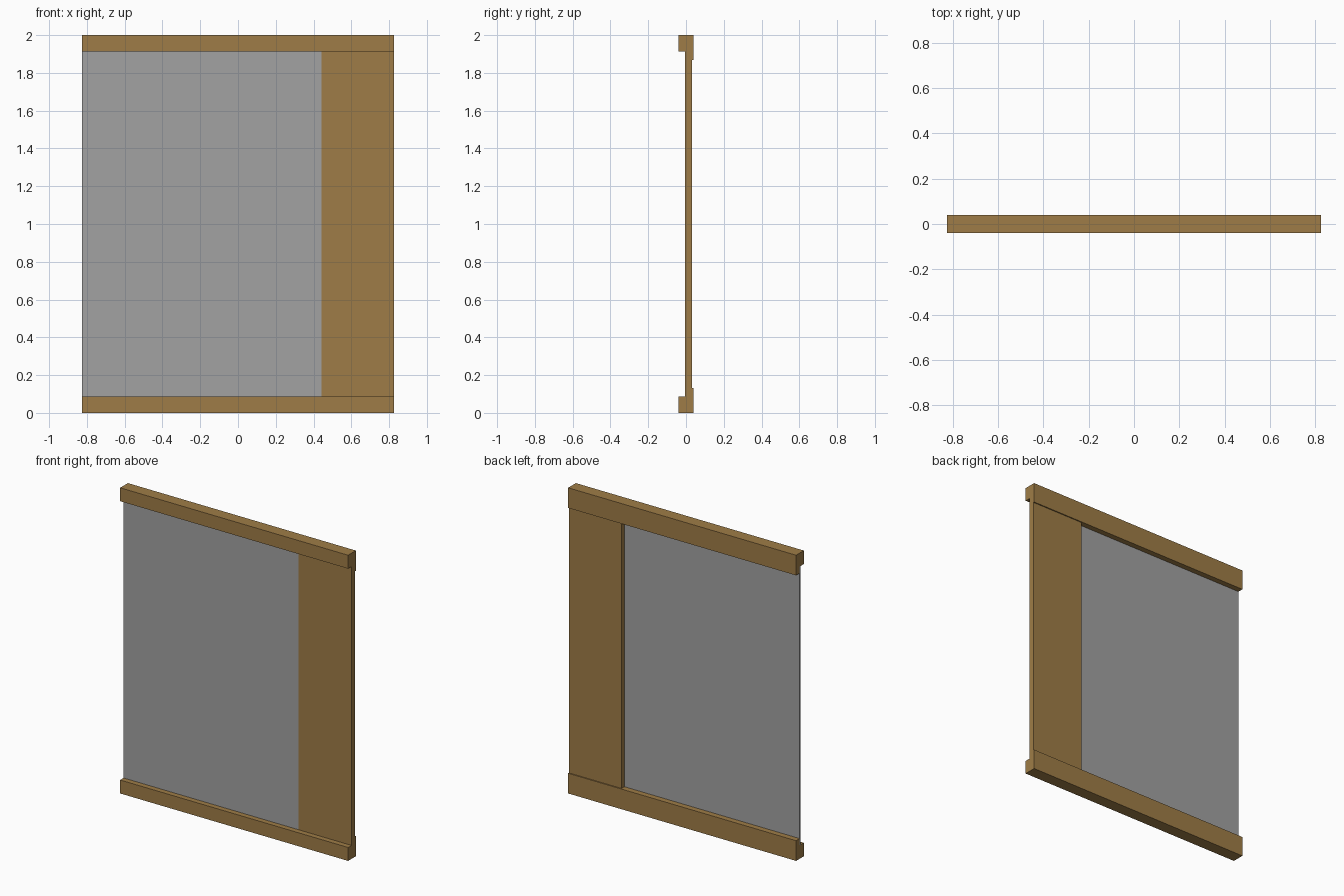
import bpy, bmesh

if "Cube" in bpy.data.objects:
    bpy.data.objects.remove(bpy.data.objects["Cube"])

HALF_W = 0.825      # half the overall width
SPLIT = 0.443       # where the grey sheet meets the wooden board
H = 2.0
LIP, BACK = 0.088, 0.132          # front and back heights of the rails
FRONT_Y, SHEET_Y, BOARD_Y = -0.005, 0.003, 0.033


def material(name, colour):
    m = bpy.data.materials.new(name)
    m.diffuse_color = (*colour, 1)
    m.use_nodes = True
    m.node_tree.nodes["Principled BSDF"].inputs["Base Color"].default_value = m.diffuse_color
    return m


wood = material("wood brown", (0.345, 0.204, 0.063))
grey = material("sheet grey", (0.36, 0.36, 0.36))


def extrude(name, profile, x0, x1, mat):
    """Sweep a (y, z) profile from x0 to x1."""
    bm = bmesh.new()
    face = bm.faces.new([bm.verts.new((x0, y, z)) for y, z in profile])
    res = bmesh.ops.extrude_face_region(bm, geom=[face])
    moved = [v for v in res["geom"] if isinstance(v, bmesh.types.BMVert)]
    bmesh.ops.translate(bm, verts=moved, vec=(x1 - x0, 0, 0))
    if face.is_valid and len(bm.faces) < len(profile) + 2:
        bm.faces.new(face.verts)
    bmesh.ops.recalc_face_normals(bm, faces=bm.faces)
    me = bpy.data.meshes.new(name)
    bm.to_mesh(me)
    bm.free()
    me.materials.append(mat)
    ob = bpy.data.objects.new(name, me)
    bpy.context.collection.objects.link(ob)
    return ob


def rect(y0, y1, z0):
    return [(y0, z0), (y1, z0), (y1, H - z0), (y0, H - z0)]


# Stepped rails: taller at the back, mirrored top and bottom
rail = [(-0.04, 0), (0.04, 0), (0.04, BACK), (SHEET_Y, BACK),
        (SHEET_Y, LIP), (-0.04, LIP)]
extrude("bottom_rail", rail, -HALF_W, HALF_W, wood)
extrude("top_rail", [(y, H - z) for y, z in rail], -HALF_W, HALF_W, wood)

# Thin grey sheet, flush with the wooden board at the front
extrude("grey_sheet", rect(FRONT_Y, SHEET_Y, LIP), -HALF_W, SPLIT, grey)

# Wooden side board: front layer between the lips, thicker layer behind
extrude("side_board_front", rect(FRONT_Y, SHEET_Y, LIP), SPLIT, HALF_W, wood)
extrude("side_board_back", rect(SHEET_Y, BOARD_Y, BACK), SPLIT, HALF_W, wood)
